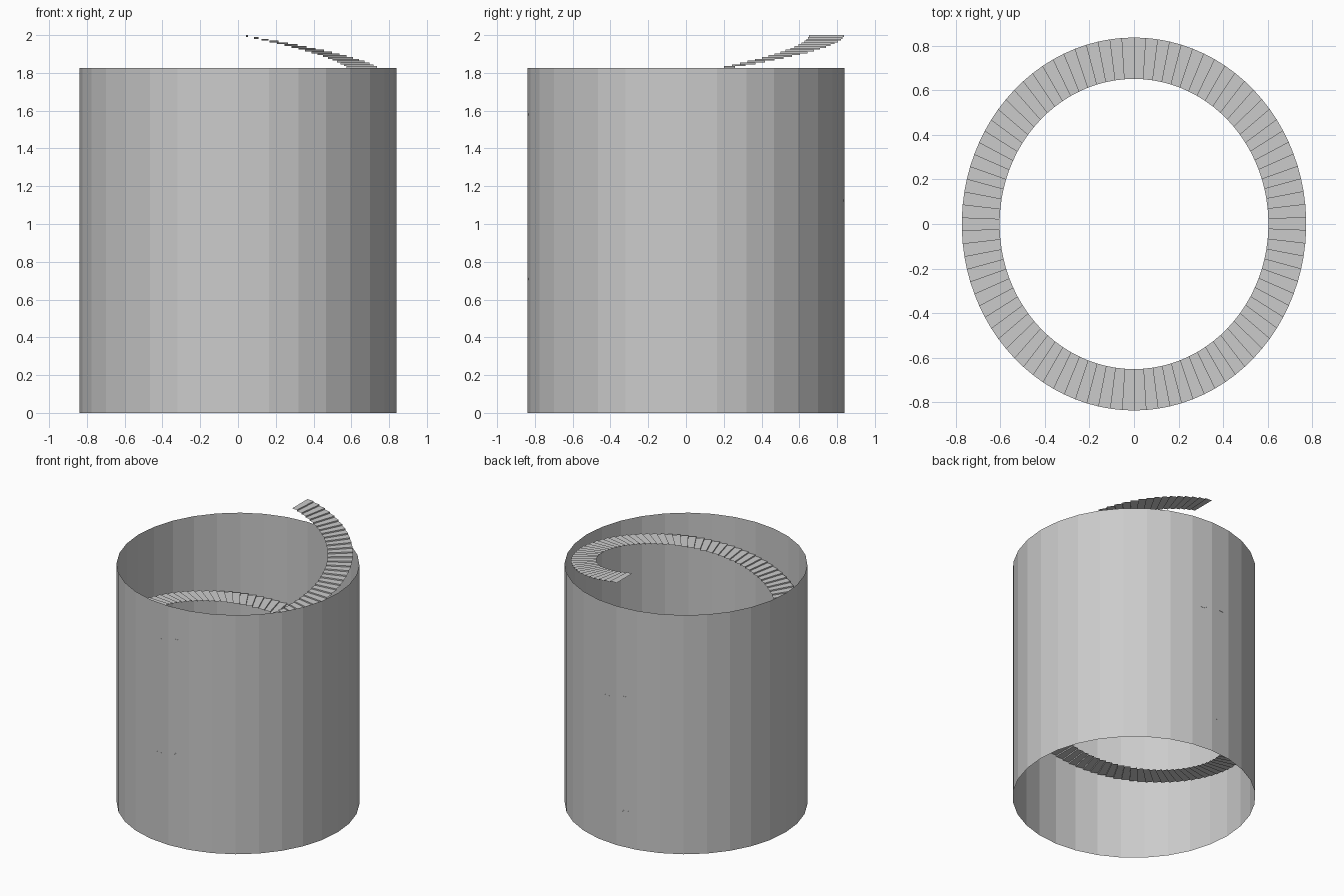
import bpy, bmesh, math

if "Cube" in bpy.data.objects:
    bpy.data.objects.remove(bpy.data.objects["Cube"])

R, WALL_TOP = 0.84, 1.825
STEPS_PER_TURN, TURNS = 90, 2
TOP_Z, PITCH = 2.0, 0.87


def add_object(name, bm):
    mesh = bpy.data.meshes.new(name)
    bm.to_mesh(mesh)
    bm.free()
    obj = bpy.data.objects.new(name, mesh)
    bpy.context.collection.objects.link(obj)
    return obj


# Open, thin round wall with 32 flat sides
bm = bmesh.new()
bmesh.ops.create_cone(bm, cap_ends=False, segments=32,
                      radius1=R, radius2=R, depth=WALL_TOP)
bmesh.ops.translate(bm, verts=bm.verts, vec=(0, 0, WALL_TOP / 2))
add_object("round_wall", bm)

# Spiral staircase: slightly oval, descending clockwise from the back
bm = bmesh.new()


def rung(angle, z):
    """Inner and outer point of a step edge."""
    s, c = math.sin(angle), math.cos(angle)
    return [bm.verts.new((rx * s, ry * c, z))
            for rx, ry in ((0.604, 0.652), (0.774, 0.838))]


count = STEPS_PER_TURN * TURNS
rise = PITCH / STEPS_PER_TURN
turn = math.tau / STEPS_PER_TURN
previous = None
for i in range(count):
    z = TOP_Z - i * rise
    start, end = rung(i * turn, z), rung((i + 1) * turn, z)
    if previous:  # riser
        bm.faces.new((previous[0], previous[1], start[1], start[0]))
    bm.faces.new((start[0], start[1], end[1], end[0]))  # tread
    previous = end
bmesh.ops.recalc_face_normals(bm, faces=bm.faces)
bm.faces.ensure_lookup_table()
if bm.faces[0].normal.z < 0:
    bmesh.ops.reverse_faces(bm, faces=bm.faces)
add_object("spiral_stairs", bm)
